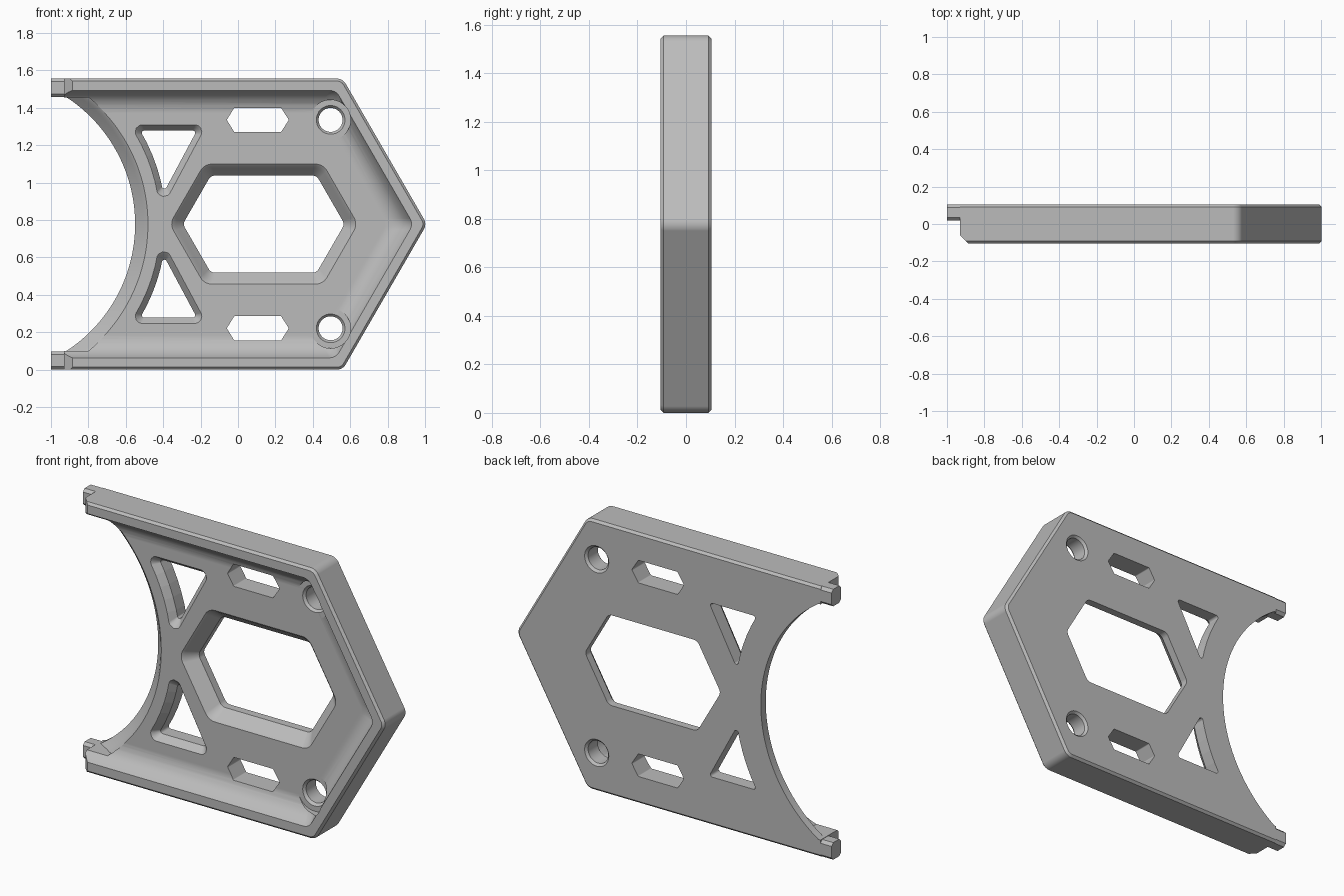
import bpy, bmesh
from math import sin, cos, asin, atan2, pi, tan
from mathutils import Vector

if "Cube" in bpy.data.objects:
    bpy.data.objects.remove(bpy.data.objects["Cube"])

H = 1.556                      # overall height
MID = H / 2
BACK = 0.105                   # half the overall depth
FLOOR = -0.01                  # front surface of the plate inside the rim
ARC_X = -1.36                  # centre of the big concave arc
END = -0.93                    # where the rim stops and the tongues begin

grey = bpy.data.materials.new("plain grey")
grey.use_nodes = True
colour = (0.5, 0.5, 0.5, 1)
grey.diffuse_color = colour
grey.node_tree.nodes["Principled BSDF"].inputs["Base Color"].default_value = colour


def inset(pts, d):
    """Move every edge of a polygon inward by d."""
    pts = [Vector(p) for p in pts]
    n = len(pts)
    if sum(pts[i - 1].cross(pts[i]) for i in range(n)) < 0:
        pts.reverse()
    out = []
    for i in range(n):
        a = (pts[i] - pts[i - 1]).normalized()
        b = (pts[(i + 1) % n] - pts[i]).normalized()
        na, nb = Vector((-a.y, a.x)), Vector((-b.y, b.x))
        out.append(pts[i] + (na + nb) * d / (1 + na.dot(nb)))
    return out


def rounded(pts, r, segs=6):
    """Round every corner with a tangent curve."""
    out, n = [], len(pts)
    for i in range(n):
        p = pts[i]
        a = (pts[i - 1] - p).normalized()
        b = (pts[(i + 1) % n] - p).normalized()
        half = a.angle(b) / 2
        t = r / tan(half)
        centre = p + (a + b).normalized() * r / sin(half)
        u, v = p + a * t - centre, p + b * t - centre
        for k in range(segs + 1):
            out.append(centre + u.lerp(v, k / segs).normalized() * r)
    return out


def loft(name, rings, place=lambda p, y: (p[0], y, p[1])):
    """Skin a closed solid through (outline, depth) rings."""
    bm = bmesh.new()
    loops = [[bm.verts.new(place(p, y)) for p in pts] for pts, y in rings]
    for a, b in zip(loops, loops[1:]):
        for i in range(len(a)):
            bm.faces.new((a[i - 1], a[i], b[i], b[i - 1]))
    bm.faces.new(loops[0])
    bm.faces.new(loops[-1])
    bmesh.ops.recalc_face_normals(bm, faces=bm.faces)
    mesh = bpy.data.meshes.new(name)
    bm.to_mesh(mesh)
    bm.free()
    mesh.materials.append(grey)
    ob = bpy.data.objects.new(name, mesh)
    bpy.context.collection.objects.link(ob)
    return ob


def upside_down(p, y):
    return (p[0], y, H - p[1])


def upright(p, y):
    return (p[0], y, p[1])


def profile(pts, steps, r, grow=0):
    """Rings whose inset and corner radius follow (inset, y) steps."""
    return [(rounded(inset(pts, d), r + grow * d), y) for d, y in steps]


def flare(width, depth):
    """Straight hole from the back that widens softly toward the floor."""
    return [(0, 0.15), (0, FLOOR + depth), (-0.62 * width, FLOOR + 0.35 * depth),
            (-0.82 * width, FLOOR + 0.12 * depth), (-width, FLOOR - 0.001),
            (-width, FLOOR - 0.04)]


def circle(x, z, r, n=40):
    return [Vector((x + r * cos(2 * pi * i / n), z + r * sin(2 * pi * i / n)))
            for i in range(n)]


def cut(cutter):
    cutter.hide_render = True
    mod = body.modifiers.new("cut", 'BOOLEAN')
    mod.operation = 'DIFFERENCE'
    mod.solver = 'EXACT'
    mod.object = cutter
    bpy.context.view_layer.objects.active = body
    bpy.ops.object.modifier_apply(modifier=mod.name)
    bpy.data.objects.remove(cutter)


# Solid body with chamfered front and back edges
def outline(left):
    return [(left, 0), (0.56, 0), (1.01, MID), (0.56, H), (left, H)]


CH = 0.013
body = loft("bracket_plate", [
    (rounded(inset(outline(-1.2), d), 0.055 - d), y)
    for d, y in ((CH, -BACK), (0, CH - BACK), (0, BACK - CH), (CH, BACK))])

# Front pocket with a concave fillet between rim and floor
cut(loft("pocket_cutter", profile(outline(-1.5), (
    (0.058, -0.13), (0.063, -BACK), (0.074, -0.08), (0.09, -0.056),
    (0.11, -0.036), (0.135, -0.021), (0.16, -0.013), (0.185, FLOOR)), 0.06)))


# Concave arc on the open side, widening toward the front
def arc(r):
    a = asin((MID - 0.1) / r)
    pts = [Vector((ARC_X + r * cos(t), MID + r * sin(t)))
           for t in (-a + 2 * a * i / 48 for i in range(49))]
    return pts + [Vector((-1.4, H - 0.1)), Vector((-1.4, 0.1))]


cut(loft("arc_cutter", [(arc(0.81 - d), y) for d, y in flare(0.07, 0.07)]
         + [(arc(0.88), -0.14)]))

# Rim ends trimmed square, with a sloping front corner
trim = [(-1.4, 0.2), (END, 0.2), (END, -0.06), (END + 0.07, -0.13), (-1.4, -0.13)]
cut(loft("trim_cutter", [(trim, -0.2), (trim, H + 0.2)],
         lambda p, z: (p[0], p[1], z)))

# Central six-sided opening
hexagon = [(-0.295, MID), (-0.145, MID - 0.26), (0.42, MID - 0.26), (0.57, MID),
           (0.42, MID + 0.26), (-0.145, MID + 0.26)]
cut(loft("opening_cutter", profile(hexagon, flare(0.062, 0.07), 0.04, -0.5)))

# Three-sided window: one side follows the arc
R = 0.975
a0, a1 = atan2(0.165, 0.96), asin(0.5 / R)
window = [(ARC_X + R * cos(t), MID + R * sin(t))
          for t in (a0 + (a1 - a0) * i / 5 for i in range(6))] + [(-0.22, MID + 0.5)]

slot = [(-0.06, 1.335), (-0.02, 1.4), (0.23, 1.4), (0.272, 1.335),
        (0.23, 1.27), (-0.02, 1.27)]

# Details repeated on the upper and lower halves
for side, place in (("upper", upright), ("lower", upside_down)):
    cut(loft("window_cutter", profile(window, flare(0.032, 0.04), 0.013, -0.8), place))
    cut(loft("slot_cutter", profile(slot, ((0, 0.15), (0, -0.08)), 0.008), place))
    cut(loft("screw_seat_cutter", [(circle(0.495, 1.335, 0.107), y)
                                   for y in (-0.13, FLOOR - 0.001)], place))
    cut(loft("screw_hole_cutter", [(circle(0.495, 1.335, r), y) for r, y in (
        (0.077, 0.13), (0.077, BACK), (0.064, BACK - 0.013), (0.064, FLOOR + 0.014),
        (0.077, FLOOR - 0.001), (0.077, -0.05))], place))

    # Thin tongue with chamfered long edges at the end of the rim
    ends = [(0.018, H), (BACK, H), (BACK, H - 0.098), (0.018, H - 0.098)]
    section = []
    for i, (y, z) in enumerate(ends):
        p = Vector((y, z))
        for other in (ends[i - 1], ends[(i + 1) % 4]):
            section.append(p + (Vector(other) - p).normalized() * 0.016)
    loft(side + "_tongue", [(section, -1), (section, END)],
         lambda p, x: place((x, p[1]), p[0]))

# Smooth the curved faces, keep edges crisp and flats flat
bpy.ops.object.select_all(action='DESELECT')
body.select_set(True)
bpy.context.view_layer.objects.active = body
bpy.ops.object.shade_smooth_by_angle(angle=0.55)
weighted = body.modifiers.new("flat_faces", 'WEIGHTED_NORMAL')
weighted.keep_sharp = True
